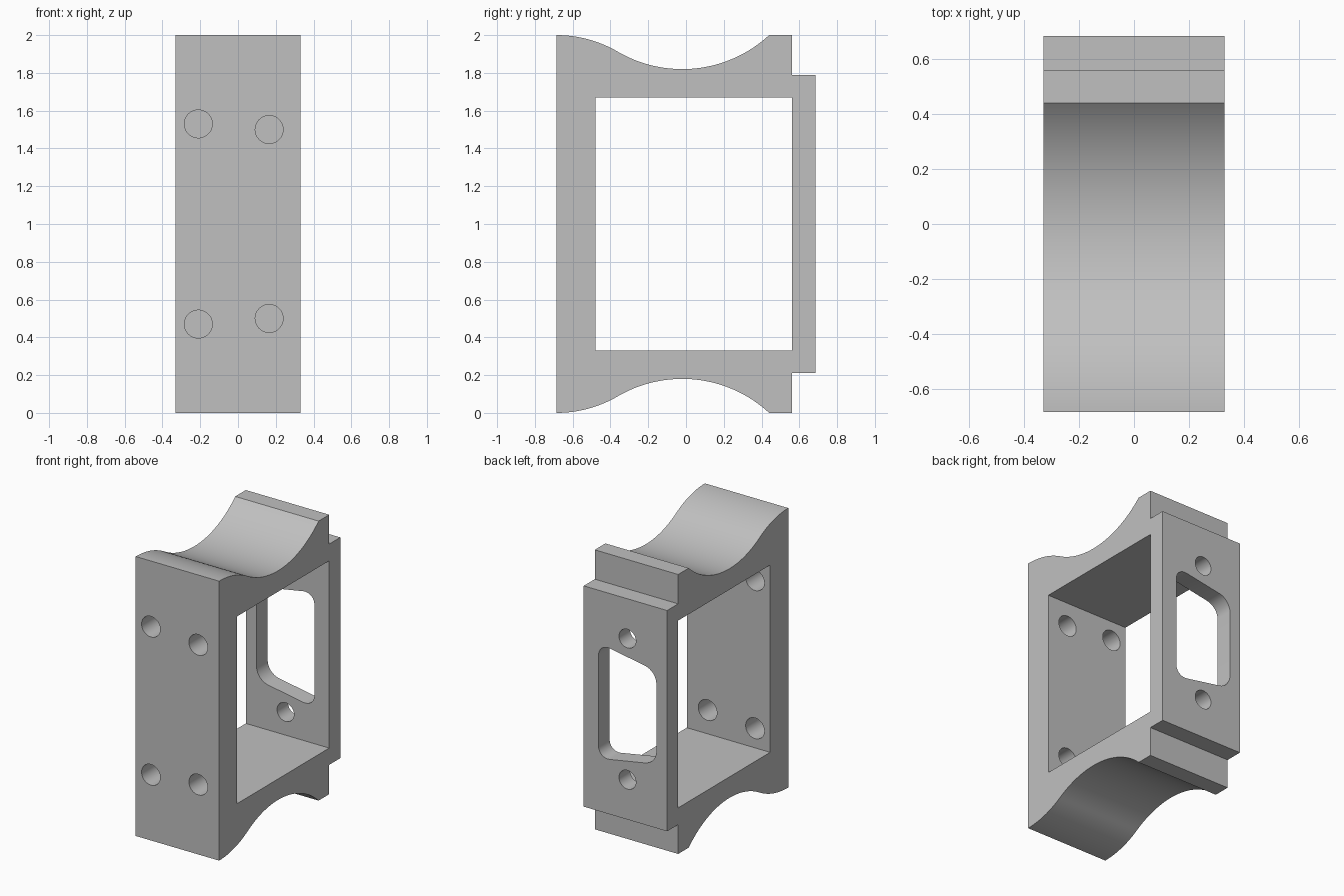
import bpy, bmesh
from math import sin, cos, asin, pi
from mathutils import Vector

cube = bpy.data.objects.get("Cube")
if cube:
    bpy.data.objects.remove(cube)

HALF_W = 0.33
FRONT, BACK, STEP = -0.685, 0.685, 0.56

grey = bpy.data.materials.new("plain_grey")
grey.use_nodes = True
grey.diffuse_color = (0.53, 0.53, 0.53, 1)
grey.node_tree.nodes["Principled BSDF"].inputs["Base Color"].default_value = grey.diffuse_color


def prism(name, points, direction, bevel=0):
    """Extrude a closed outline of 3D points; optionally round its long edges."""
    bm = bmesh.new()
    face = bm.faces.new([bm.verts.new(p) for p in points])
    along = Vector(direction)
    result = bmesh.ops.extrude_face_region(bm, geom=[face], use_keep_orig=True)
    moved = [v for v in result["geom"] if isinstance(v, bmesh.types.BMVert)]
    bmesh.ops.translate(bm, verts=moved, vec=along)
    if bevel:
        long_edges = [e for e in bm.edges
                      if (e.verts[0].co - e.verts[1].co).cross(along).length < 1e-5]
        bmesh.ops.bevel(bm, geom=long_edges, offset=bevel, segments=8,
                        profile=0.5, affect='EDGES')
    bmesh.ops.recalc_face_normals(bm, faces=bm.faces)
    mesh = bpy.data.meshes.new(name)
    bm.to_mesh(mesh)
    bm.free()
    mesh.materials.append(grey)
    obj = bpy.data.objects.new(name, mesh)
    bpy.context.scene.collection.objects.link(obj)
    return obj


def hole(x, z, r, y0, y1):
    """Round cutter running along y."""
    ring = [(x + r * cos(2 * pi * i / 40), y0, z + r * sin(2 * pi * i / 40)) for i in range(40)]
    return prism("hole_cutter", ring, (0, y1 - y0, 0))


# Top edge: a convex arc flowing tangentially into a concave saddle
r_crest, r_saddle, y_saddle, z_saddle = 0.64, 0.678, -0.02, 1.82
bend = asin((y_saddle - FRONT) / (r_crest + r_saddle))
rise = asin((0.44 - y_saddle) / r_saddle)
top = []
for i in range(17):
    a = bend * i / 16
    top.append((FRONT + r_crest * sin(a), 2 - r_crest + r_crest * cos(a)))
for i in range(1, 41):
    a = -bend + (bend + rise) * i / 40
    top.append((y_saddle + r_saddle * sin(a), z_saddle + r_saddle * (1 - cos(a))))
top[-1] = (0.44, 2)
# Shoulder and raised connector panel at the back
top += [(STEP, 2), (STEP, 1.79), (BACK, 1.79)]
outline = top + [(y, 2 - z) for y, z in reversed(top)]
body = prism("bracket_frame", [(-HALF_W, y, z) for y, z in outline], (2 * HALF_W, 0, 0))

# Rectangular opening through the sides
cutters = [prism("opening_cutter",
                 [(-0.5, y, z) for y, z in ((-0.48, 0.33), (STEP, 0.33), (STEP, 1.67), (-0.48, 1.67))],
                 (1, 0, 0))]
# Front mounting holes and back screw holes, mirrored about mid height
for s in (-1, 1):
    cutters.append(hole(-0.21, 1 + s * 0.53, 0.074, -0.8, -0.4))
    cutters.append(hole(0.165, 1 + s * 0.5, 0.074, -0.8, -0.4))
    cutters.append(hole(-0.016, 1 + s * 0.505, 0.067, 0.5, 0.8))
# Tapered connector window with rounded corners
cutters.append(prism("window_cutter",
                     [(x, 0.5, 1 + h) for x, h in ((0.213, -0.413), (0.213, 0.413), (-0.245, 0.332), (-0.245, -0.332))],
                     (0, 0.3, 0), bevel=0.09))

for c in cutters:
    c.hide_render = True
    mod = body.modifiers.new("cut", 'BOOLEAN')
    mod.operation = 'DIFFERENCE'
    mod.solver = 'EXACT'
    mod.object = c

# Bake the cuts and discard the cutters
bpy.context.view_layer.update()
baked = bpy.data.meshes.new_from_object(body.evaluated_get(bpy.context.evaluated_depsgraph_get()))
body.modifiers.clear()
body.data = baked
for c in cutters:
    bpy.data.objects.remove(c)

bpy.ops.object.select_all(action='DESELECT')
body.select_set(True)
bpy.context.view_layer.objects.active = body
bpy.ops.object.shade_smooth_by_angle(angle=pi / 7)
